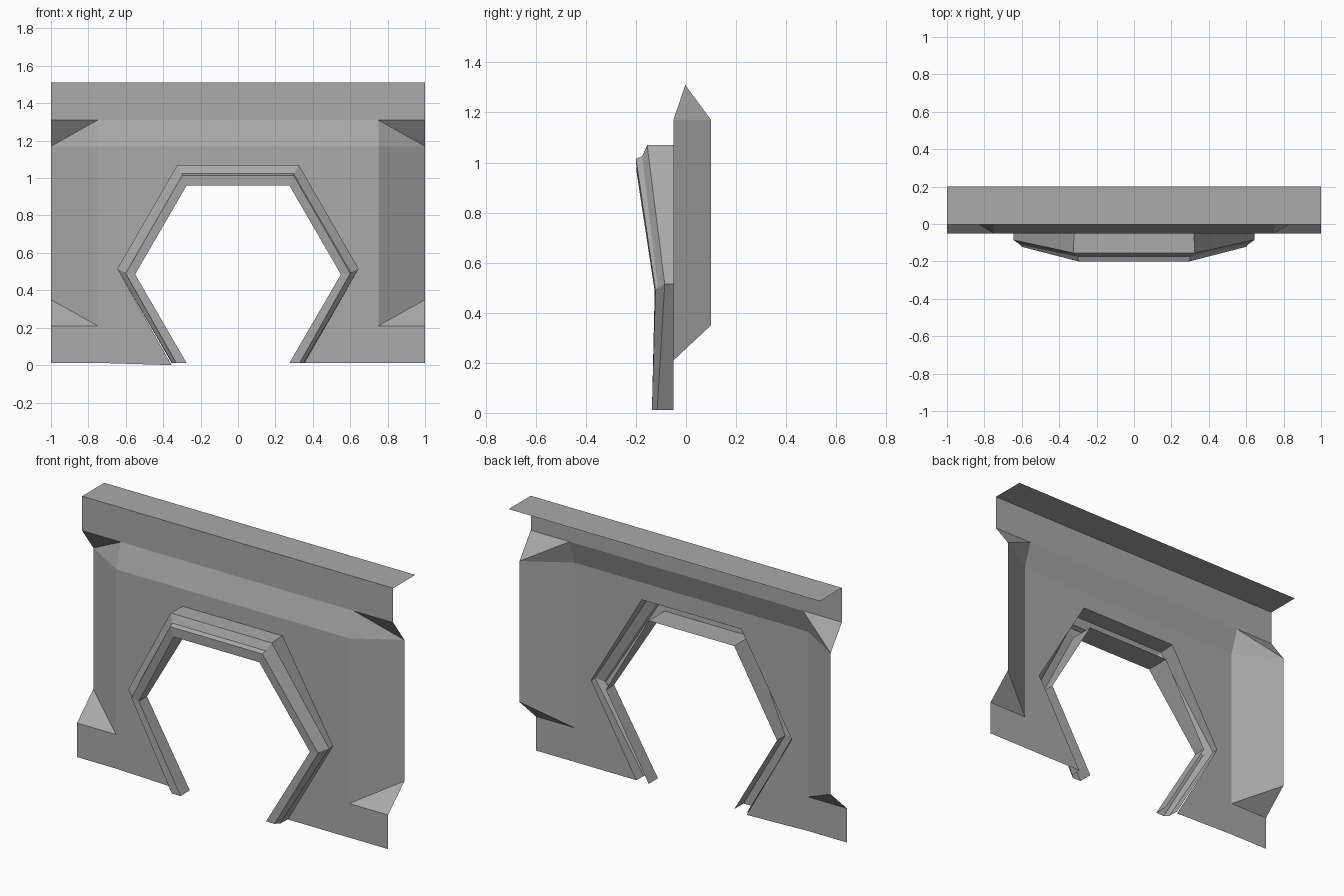
import bpy
import bmesh

cube = bpy.data.objects.get("Cube")
if cube:
    bpy.data.objects.remove(cube, do_unlink=True)

grey = bpy.data.materials.new("plain grey")
grey.use_nodes = True
colour = (0.4, 0.4, 0.4, 1)
grey.diffuse_color = colour
grey.node_tree.nodes["Principled BSDF"].inputs["Base Color"].default_value = colour


def make_object(name, half_faces):
    """Build the +x half from faces, and its reflection, as one welded sheet."""
    bm = bmesh.new()
    for side in (1, -1):
        for face in half_faces:
            pts = face if side > 0 else face[::-1]
            bm.faces.new([bm.verts.new((side * x, y, z)) for x, y, z in pts])
    bmesh.ops.remove_doubles(bm, verts=bm.verts, dist=0.0005)
    # The sheet dips to the ground beside the right foot
    if name == "wall_panel":
        for v in bm.verts:
            if -0.4 < v.co.x < 0 and v.co.z < 0.1:
                v.co.z = 0
    mesh = bpy.data.meshes.new(name)
    bm.to_mesh(mesh)
    bm.free()
    mesh.materials.append(grey)
    obj = bpy.data.objects.new(name, mesh)
    bpy.context.collection.objects.link(obj)
    return obj


FRONT, BACK, UPPER = -0.05, 0.1, -0.003
FLOOR, TOP, LEDGE = 0.012, 1.51, 0.2
EDGE = 0.75


def front(*points):
    return [(x, FRONT, z) for x, z in points]


# Shared corners of the wall
arch_top, arch_mid, arch_foot = (0.32, 1.07), (0.645, 0.515), (0.355, FLOOR)
low, high = (EDGE, 0.21), (EDGE, 1.17)
slope_in, slope_out = (EDGE, UPPER, 1.31), (1, UPPER, 1.31)
side_low, side_high = (1, BACK, 0.35), (1, BACK, 1.17)
low3, high3 = (EDGE, FRONT, 0.21), (EDGE, FRONT, 1.17)

wall = [
    # Flat face around the opening
    front((0, 1.07), arch_top, high, (0, 1.17)),
    front(arch_top, arch_mid, low, high),
    front(arch_foot, (EDGE, FLOOR), low, arch_mid),
    front((EDGE, FLOOR), (1, FLOOR), (1, 0.21), low),
    # Sloped shoulder and upper band
    [(0, FRONT, 1.17), high3, slope_in, (0, UPPER, 1.31)],
    [(0, UPPER, 1.31), slope_in, slope_out, (1, UPPER, TOP), (0, UPPER, TOP)],
    # Chamfered side with corner triangles
    [low3, side_low, side_high, high3],
    [high3, side_high, slope_in],
    [low3, (1, FRONT, 0.21), side_low],
    [side_high, slope_out, slope_in],
    # Top ledge
    [(0, UPPER, TOP), (1, UPPER, TOP), (1, LEDGE, TOP), (0, LEDGE, TOP)],
]
make_object("wall_panel", wall)

# Door frame: each ring runs top corner, middle corner, foot
rings = [
    [(0.32, FRONT, 1.07), (0.645, FRONT, 0.515), (0.355, FRONT, FLOOR)],
    [(0.325, -0.155, 1.07), (0.645, -0.085, 0.515), (0.352, -0.115, FLOOR)],
    [(0.3, -0.175, 1.025), (0.607, -0.112, 0.497), (0.335, -0.128, FLOOR)],
    [(0.297, -0.2, 1.015), (0.6, -0.122, 0.49), (0.33, -0.136, FLOOR)],
    [(0.275, -0.197, 0.96), (0.55, -0.125, 0.485), (0.275, -0.135, FLOOR)],
    [(0.275, FRONT, 0.96), (0.55, FRONT, 0.485), (0.275, FRONT, FLOOR)],
]
frame = []
for outer, inner in zip(rings, rings[1:]):
    a = [(0,) + outer[0][1:]] + outer
    b = [(0,) + inner[0][1:]] + inner
    for i in range(3):
        frame.append([a[i], b[i], b[i + 1], a[i + 1]])
make_object("door_frame", frame)
